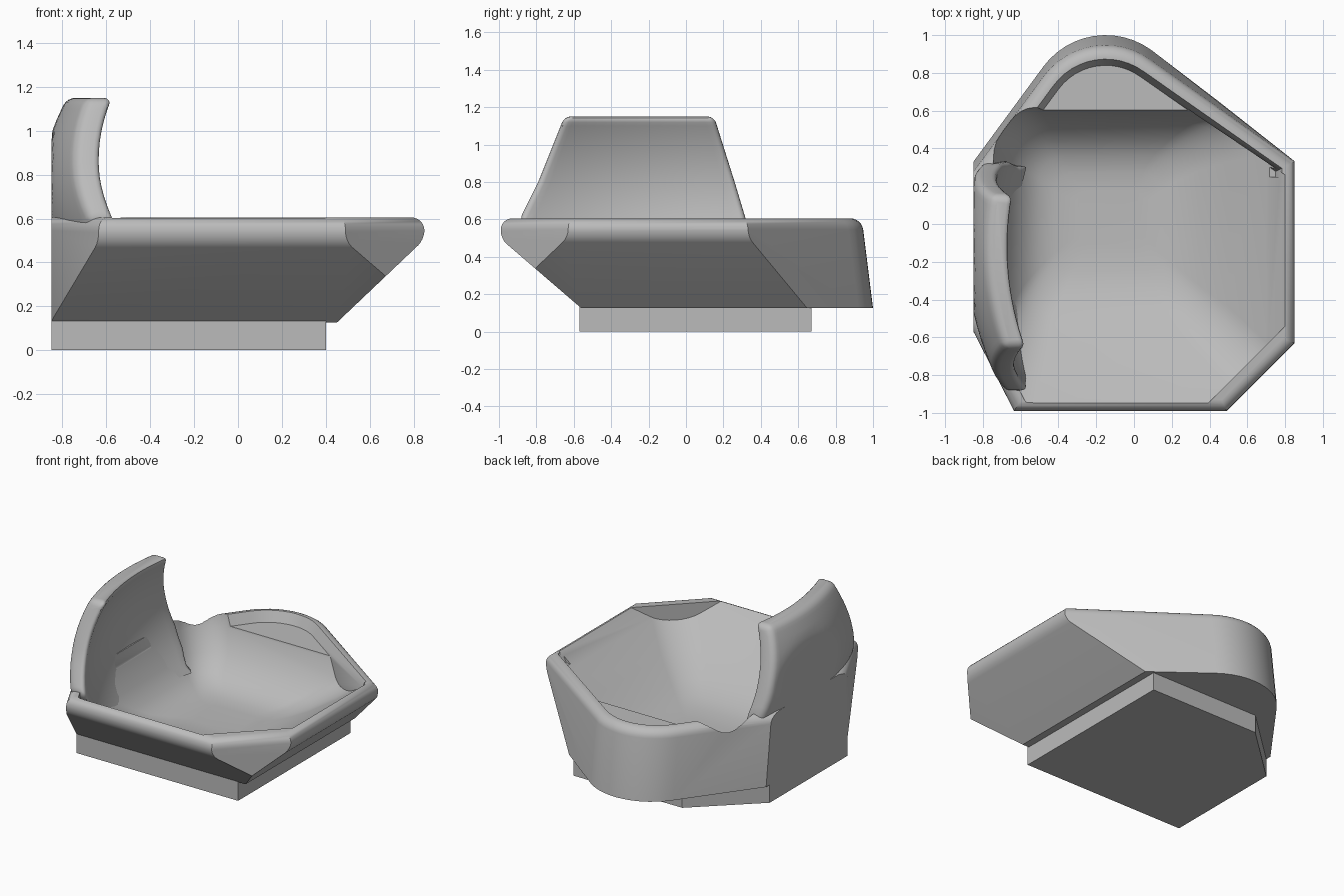
import bpy, bmesh, math
from mathutils import Vector

if "Cube" in bpy.data.objects:
    bpy.data.objects.remove(bpy.data.objects["Cube"])

grey = bpy.data.materials.new("plain_grey")
grey.use_nodes = True
grey.diffuse_color = (0.5, 0.5, 0.5, 1)
grey.node_tree.nodes["Principled BSDF"].inputs["Base Color"].default_value = (0.5, 0.5, 0.5, 1)


def loft(rings):
    """Closed solid through rings of equal point count."""
    bm = bmesh.new()
    loops = [[bm.verts.new(p) for p in ring] for ring in rings]
    n = len(loops[0])
    for a, b in zip(loops, loops[1:]):
        for i in range(n):
            j = (i + 1) % n
            bm.faces.new((a[i], a[j], b[j], b[i]))
    bm.faces.new(loops[0][::-1])
    bm.faces.new(loops[-1])
    bmesh.ops.recalc_face_normals(bm, faces=bm.faces)
    return bm


def slice_off(bm, point, normal):
    """Remove everything on the normal's side and cap the hole."""
    geom = bm.verts[:] + bm.edges[:] + bm.faces[:]
    cut = bmesh.ops.bisect_plane(bm, geom=geom, plane_co=point, plane_no=normal, clear_outer=True)
    edges = [e for e in cut["geom_cut"] if isinstance(e, bmesh.types.BMEdge)]
    bmesh.ops.holes_fill(bm, edges=edges)
    bmesh.ops.recalc_face_normals(bm, faces=bm.faces)


def finish(bm, name, smooth=True):
    mesh = bpy.data.meshes.new(name)
    bm.to_mesh(mesh)
    bm.free()
    ob = bpy.data.objects.new(name, mesh)
    bpy.context.collection.objects.link(ob)
    mesh.materials.append(grey)
    if smooth:
        shade(ob)
    return ob


def shade(ob):
    bpy.ops.object.select_all(action="DESELECT")
    ob.select_set(True)
    bpy.context.view_layer.objects.active = ob
    bpy.ops.object.shade_smooth_by_angle(angle=math.radians(35))


def outline(flare, inset=0.0):
    """Seven-sided plan with a rounded prow at the back."""
    pts = [(-0.85, -0.57), (-0.635, -0.99), (0.49, -0.99), (0.85, -0.63), (0.85, 0.33 + flare * 0.2)]
    for i in range(13):
        t = math.radians(54 + i * 7.5)
        pts.append((-0.15 + 0.41 * math.cos(t), 0.53 + (0.41 * math.sin(t)) + flare))
    pts.append((-0.85, 0.27 + flare))
    if not inset:
        return pts
    out = []
    for i, p in enumerate(pts):
        a, p, b = Vector(pts[i - 1]), Vector(p), Vector(pts[(i + 1) % len(pts)])
        d1, d2 = (p - a).normalized(), (b - p).normalized()
        n1, n2 = Vector((-d1.y, d1.x)), Vector((-d2.y, d2.x))
        out.append(p + (n1 + n2) * inset / (1 + n1.dot(n2)))
    return out


def level(pts, z):
    return [(p[0], p[1], z) for p in pts]


# Foot plate
plan = [(-0.85, -0.57), (0.4, -0.57), (0.4, 0.67), (-0.44, 0.67), (-0.85, 0.29)]
finish(loft([level(plan, 0), level(plan, 0.15)]), "foot_plate", False)

# Tub: flared prism with the underside cut away at the front and side
bm = loft([level(outline(0.06), 0.125), level(outline(0), 0.605)])
slice_off(bm, (0, -0.56, 0.125), (0, -0.37, -0.43))
slice_off(bm, (0.45, 0, 0.125), (0.38, 0, -0.4))
rim = [e for e in bm.edges if all(v.co.z > 0.6 for v in e.verts)
       and not all(v.co.x < -0.84 for v in e.verts)]
bmesh.ops.bevel(bm, geom=rim, offset=0.06, segments=6, profile=0.5, affect="EDGES", clamp_overlap=True)
low = [e for e in bm.edges if 0.4 < sum(v.co.z for v in e.verts) / 2 < 0.53
       and (all(v.co.y < -0.98 for v in e.verts) or all(v.co.x > 0.84 for v in e.verts))
       and abs(e.verts[0].co.z - e.verts[1].co.z) < 0.02]
bmesh.ops.bevel(bm, geom=low, offset=0.04, segments=4, profile=0.5, affect="EDGES", clamp_overlap=True)
tub = finish(bm, "tub", False)


# Hollow: rounded rectangles shrinking toward the floor
def rounded(x0, x1, y0, y1, z, r):
    ring = []
    for k, (cx, cy) in enumerate([(x1 - r, y1 - r), (x0 + r, y1 - r), (x0 + r, y0 + r), (x1 - r, y0 + r)]):
        for i in range(9):
            t = math.radians(90 * k + i * 11.25)
            ring.append((cx + r * math.cos(t), cy + r * math.sin(t), z))
    return ring


sections = [(-0.3, 0.05, -0.12, 0.18, 0.2, 0.06), (-0.42, 0.14, -0.25, 0.27, 0.206, 0.1),
            (-0.5, 0.23, -0.36, 0.36, 0.23, 0.13), (-0.58, 0.34, -0.48, 0.44, 0.28, 0.16),
            (-0.65, 0.5, -0.64, 0.53, 0.38, 0.2), (-0.72, 0.7, -0.84, 0.6, 0.52, 0.22),
            (-0.75, 0.82, -0.97, 0.62, 0.62, 0.22)]
bm = loft([rounded(*s) for s in sections])
slice_off(bm, (0.6, -0.74, 0), (1, -1, 0))
slice_off(bm, (0.8, 0.26, 0), (0.56, 0.83, 0))
slice_off(bm, (-0.58, -0.93, 0), (-0.89, -0.46, 0))
hollow = finish(bm, "hollow_cutter", False)

# Shallow shelf inside the prow
bm = loft([level(outline(0, 0.1), 0.535), level(outline(0, 0.06), 0.62)])
slice_off(bm, (0, 0.25, 0), (0, -1, 0))
shelf = finish(bm, "shelf_cutter", False)

bpy.context.view_layer.objects.active = tub
for cutter in (hollow, shelf):
    mod = tub.modifiers.new("cut", "BOOLEAN")
    mod.operation, mod.object, mod.solver = "DIFFERENCE", cutter, "EXACT"
    bpy.ops.object.modifier_apply(modifier=mod.name)
for cutter in (hollow, shelf):
    bpy.data.objects.remove(cutter)
shade(tub)

# Backrest: curved wall that leans inward at the top
ENDS = [(0.3, -0.6, 0.3), (0.45, -0.8, 0.33), (0.6, -0.89, 0.32), (0.8, -0.79, 0.26), (1.15, -0.65, 0.15)]


def ends(z):
    for a, b in zip(ENDS, ENDS[1:]):
        if z <= b[0] + 1e-6:
            t = (z - a[0]) / (b[0] - a[0])
            return a[1] + (b[1] - a[1]) * t, a[2] + (b[2] - a[2]) * t


def backrest_ring(z, n=16):
    y0, y1 = ends(z)
    ys = [y0 + (y1 - y0) * i / n for i in range(n + 1)]
    inner = [(-0.77 + 0.7 * (z - 0.75) ** 2 + 0.33 * (y + 0.12) ** 2, y, z) for y in ys]
    outer = [(max(-0.85, x - 0.12), y, z) for x, y, z in reversed(inner)]
    return inner + outer


bm = loft([backrest_ring(0.3 + 0.05 * i) for i in range(18)])
edge = [e for e in bm.edges if e.calc_face_angle(0) > 0.9 and sum(v.co.z for v in e.verts) > 0.7]
bmesh.ops.bevel(bm, geom=edge, offset=0.035, segments=4, profile=0.5, affect="EDGES", clamp_overlap=True)
finish(bm, "backrest")
